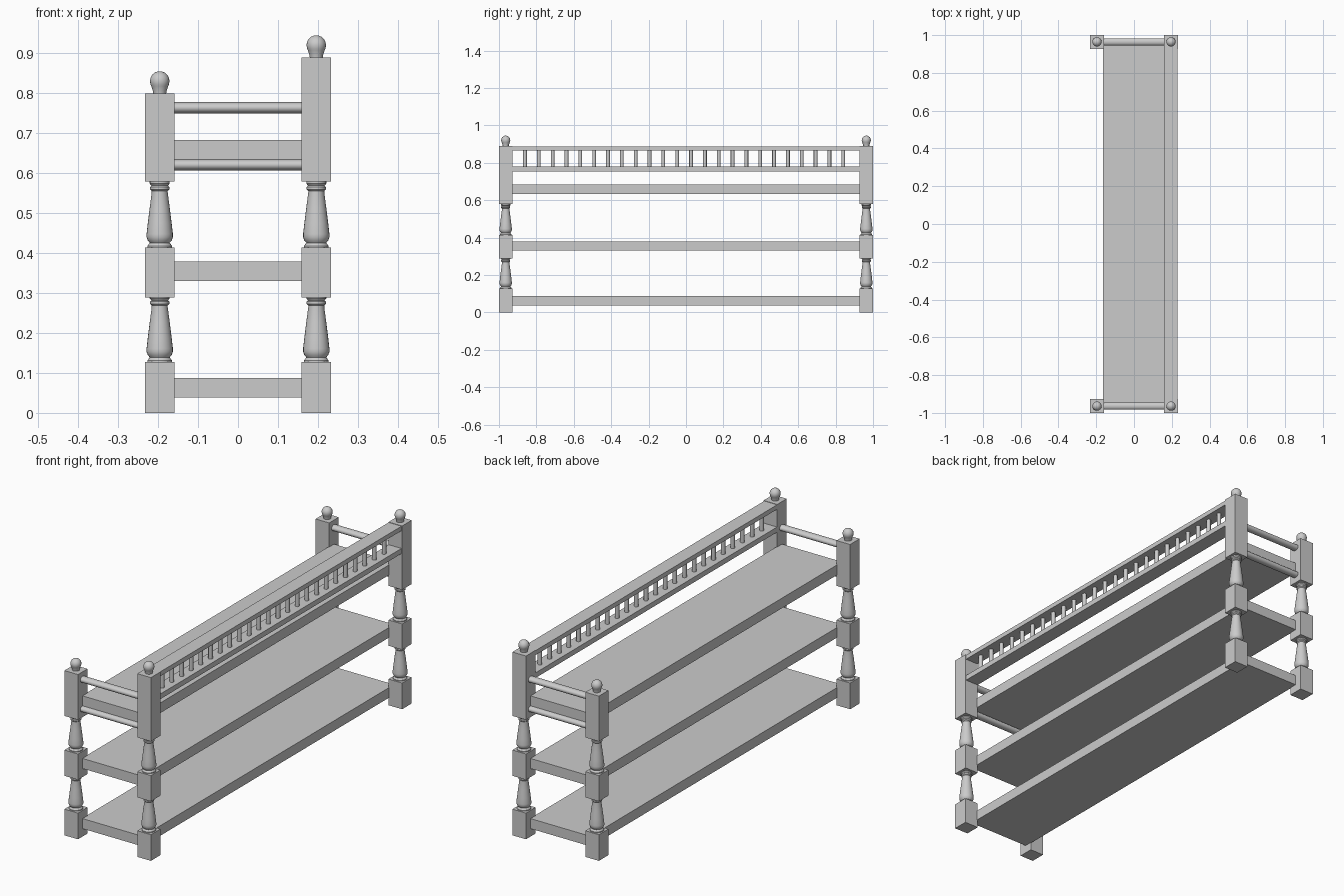
import bpy, bmesh, math
from mathutils import Matrix

if "Cube" in bpy.data.objects:
    bpy.data.objects.remove(bpy.data.objects["Cube"])

PX, PY, HALF = 0.196, 0.964, 0.0365   # post centres and half width


def finish(bm, name, smooth=False):
    bmesh.ops.recalc_face_normals(bm, faces=bm.faces)
    me = bpy.data.meshes.new(name)
    bm.to_mesh(me)
    bm.free()
    ob = bpy.data.objects.new(name, me)
    bpy.context.collection.objects.link(ob)
    if smooth:
        bpy.ops.object.select_all(action='DESELECT')
        ob.select_set(True)
        bpy.context.view_layer.objects.active = ob
        bpy.ops.object.shade_smooth_by_angle(angle=math.radians(35))
    return ob


def add_box(bm, x0, x1, y0, y1, z0, z1):
    m = Matrix.Translation(((x0 + x1) / 2, (y0 + y1) / 2, (z0 + z1) / 2))
    m = m @ Matrix.Diagonal((x1 - x0, y1 - y0, z1 - z0, 1))
    bmesh.ops.create_cube(bm, size=1, matrix=m)


def box(name, *dims):
    bm = bmesh.new()
    add_box(bm, *dims)
    return finish(bm, name)


def add_turning(bm, x, y, z, profile, n=24):
    rings = [[bm.verts.new((x + r * math.cos(2 * math.pi * i / n),
                            y + r * math.sin(2 * math.pi * i / n), z + h))
              for i in range(n)] for r, h in profile]
    for a, b in zip(rings, rings[1:]):
        for i in range(n):
            bm.faces.new((a[i], a[(i + 1) % n], b[(i + 1) % n], b[i]))
    bm.faces.new(rings[0][::-1])
    bm.faces.new(rings[-1])


# Radius and height of the turned sections
baluster = [(0.031, -0.002), (0.031, 0.004), (0.025, 0.012), (0.030, 0.018),
            (0.033, 0.026), (0.033, 0.034), (0.030, 0.060), (0.025, 0.100),
            (0.020, 0.138), (0.020, 0.142), (0.024, 0.146), (0.024, 0.152),
            (0.021, 0.155), (0.025, 0.160), (0.025, 0.170)]
finial = [(0.016, -0.002), (0.017, 0.006), (0.021, 0.018)] + [
    (0.0245 * math.cos(math.radians(a)), 0.031 + 0.0245 * math.sin(math.radians(a)))
    for a in (-20, 0, 20, 40, 58, 74, 86)]

# Four corner posts: square blocks, turned balusters and finials
for sx, side, top in ((-1, "low", 0.80), (1, "high", 0.89)):
    for sy, end in ((-1, "front"), (1, "back")):
        x, y = sx * PX, sy * PY
        bm = bmesh.new()
        for z0, z1 in ((0, 0.127), (0.289, 0.414), (0.58, top)):
            add_box(bm, x - HALF, x + HALF, y - HALF, y + HALF, z0, z1)
        for z in (0.127, 0.414):
            add_turning(bm, x, y, z, baluster)
        add_turning(bm, x, y, top, finial)
        finish(bm, f"{end}_{side}_post", True)

# Three shelves
for name, z in (("bottom", 0.038), ("middle", 0.330), ("top", 0.634)):
    box(name + "_shelf", -0.163, 0.163, -0.965, 0.965, z, z + 0.049)

# Oval rods joining the posts at each end
for sy, end in ((-1, "front"), (1, "back")):
    for z, level in ((0.621, "lower"), (0.764, "upper")):
        bm = bmesh.new()
        m = (Matrix.Translation((0, sy * PY, z)) @ Matrix.Diagonal((1, 0.019, 0.014, 1))
             @ Matrix.Rotation(math.pi / 2, 4, 'Y'))
        bmesh.ops.create_cone(bm, cap_ends=True, segments=20, radius1=1, radius2=1,
                              depth=0.33, matrix=m)
        finish(bm, f"{end}_{level}_rod", True)

# Gallery rails along the high side
box("gallery_top_rail", 0.160, 0.229, -0.935, 0.935, 0.866, 0.888)
box("gallery_lower_rail", 0.160, 0.229, -0.935, 0.935, 0.755, 0.780)

# Gallery spindles
bm = bmesh.new()
for i in range(24):
    add_turning(bm, PX, -0.861 + i * 0.074, 0.778,
                [(0.010, 0), (0.010, 0.09)], 12)
finish(bm, "gallery_spindles", True)
